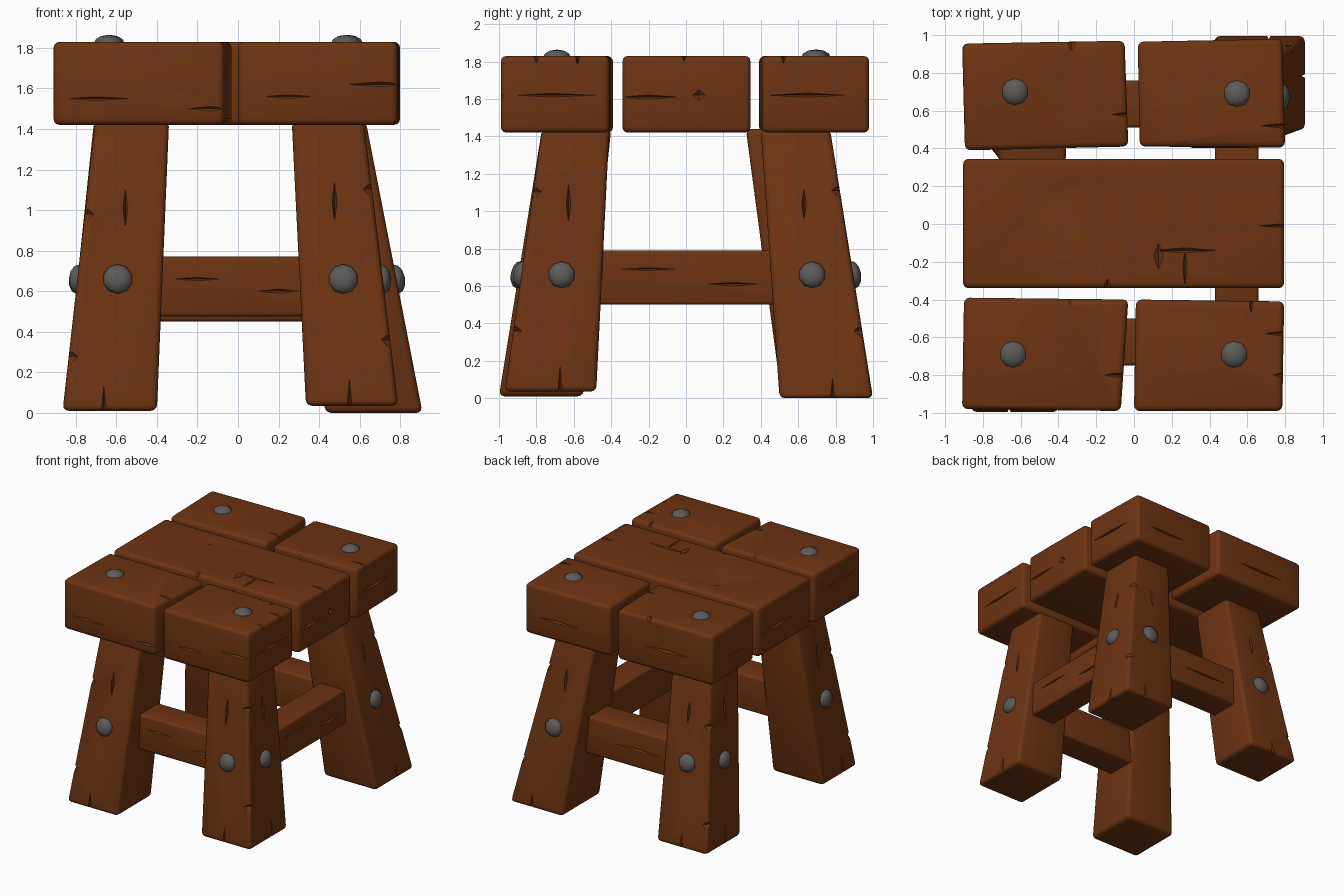
import bpy, bmesh, math, random
from mathutils import Vector, Matrix

if "Cube" in bpy.data.objects:
    bpy.data.objects.remove(bpy.data.objects["Cube"])

random.seed(4)

def material(name, rgb):
    m = bpy.data.materials.new(name)
    m.diffuse_color = (*rgb, 1)
    m.use_nodes = True
    m.node_tree.nodes["Principled BSDF"].inputs["Base Color"].default_value = m.diffuse_color
    return m

WOOD = material("brown wood", (0.155, 0.034, 0.006))
IRON = material("grey iron", (0.112, 0.106, 0.100))

def finish(name, bm, mat, angle=35):
    bmesh.ops.recalc_face_normals(bm, faces=bm.faces)
    me = bpy.data.meshes.new(name)
    bm.to_mesh(me)
    bm.free()
    me.materials.append(mat)
    me.shade_smooth()
    me.set_sharp_from_angle(angle=math.radians(angle))
    ob = bpy.data.objects.new(name, me)
    bpy.context.collection.objects.link(ob)
    return ob

def carve(ob, nicks):
    """Cut cracks and chips: long diamonds given as (centre, half sizes)."""
    bm = bmesh.new()
    for c, s in nicks:
        pts = []
        for axis in range(3):
            for sign in (1, -1):
                p = Vector(c)
                p[axis] += sign * s[axis]
                pts.append(bm.verts.new(p))
        for i in (0, 1):
            for j in (2, 3):
                for k in (4, 5):
                    bm.faces.new((pts[i], pts[j], pts[k]))
    cutter = finish("crack_cutter", bm, WOOD)
    cutter.hide_render = True
    mod = ob.modifiers.new("cracks", 'BOOLEAN')
    mod.operation, mod.object, mod.solver = 'DIFFERENCE', cutter, 'EXACT'
    mod.use_self = True
    dg = bpy.context.evaluated_depsgraph_get()
    me = bpy.data.meshes.new_from_object(ob.evaluated_get(dg))
    ob.modifiers.clear()
    ob.data = me
    me.shade_smooth()
    me.set_sharp_from_angle(angle=math.radians(35))
    bpy.data.objects.remove(cutter)

def timber(name, low, high, z0, z1, bevel=0.028, nicks=()):
    """Rounded beam between a lower and an upper four-corner outline."""
    bm = bmesh.new()
    a = [bm.verts.new((x, y, z0)) for x, y in low]
    b = [bm.verts.new((x, y, z1)) for x, y in high]
    bm.faces.new(a)
    bm.faces.new(b)
    for i in range(4):
        j = (i + 1) % 4
        bm.faces.new((a[i], a[j], b[j], b[i]))
    bmesh.ops.recalc_face_normals(bm, faces=bm.faces)
    bmesh.ops.bevel(bm, geom=bm.edges[:], offset=bevel, segments=3, profile=0.5, affect='EDGES')
    ob = finish(name, bm, WOOD)
    if nicks:
        carve(ob, nicks)
    return ob

def rect(x0, x1, y0, y1):
    return [(x0, y0), (x1, y0), (x1, y1), (x0, y1)]

def bolt(name, pos, normal, r=0.072, h=0.042):
    bm = bmesh.new()
    rot = Vector(normal).to_track_quat('Z', 'Y').to_matrix().to_4x4()
    bmesh.ops.create_uvsphere(bm, u_segments=10, v_segments=6, radius=1,
                              matrix=Matrix.Translation(pos) @ rot @ Matrix.Diagonal((r, r, h, 1)))
    finish(name, bm, IRON, 50)

# Seat: four corner blocks and a long middle plank
Z0, Z1, ZM = 1.42, 1.83, 1.62
seat = {
    "seat_block_front_left": [(-.91, -.98), (-.07, -.99), (-.03, -.40), (-.90, -.39)],
    "seat_block_front_right": [(0, -.99), (.785, -.99), (.795, -.41), (.01, -.40)],
    "seat_block_back_left": [(-.895, .39), (-.03, .41), (-.05, .97), (-.91, .955)],
    "seat_block_back_right": [(.03, .41), (.80, .405), (.785, .98), (.02, .965)],
    "seat_plank_middle": rect(-.905, .795, -.34, .345),
}
cracks = {
    "seat_block_front_left": [((-.34, -.40, Z1), (.05, .03, .025)), ((-.09, -.80, Z1), (.07, .012, .03)),
                              ((-.70, -.985, 1.55), (.18, .02, .010)), ((-.91, -.7, 1.66), (.02, .22, .010)),
                              ((-.14, -.99, 1.50), (.12, .02, .012))],
    "seat_block_front_right": [((.79, -.58, Z1), (.10, .013, .05)), ((.79, -.80, Z1), (.05, .02, .04)),
                               ((.795, -.72, ZM), (.03, .25, .012)), ((.70, -.99, ZM), (.16, .025, .012)),
                               ((.25, -.99, 1.56), (.12, .015, .009)), ((.62, -.41, Z1), (.015, .06, .03))],
    "seat_block_back_left": [((-.33, .96, Z1), (.03, .04, .035)), ((-.04, .58, Z1), (.08, .013, .03)),
                             ((-.5, .962, 1.60), (.25, .02, .011)), ((-.91, .62, 1.58), (.02, .2, .010))],
    "seat_block_back_right": [((.79, .52, Z1), (.12, .013, .04)), ((.795, .66, ZM), (.03, .24, .012)),
                              ((.5, .972, 1.58), (.22, .02, .011)), ((.27, .41, Z1), (.05, .03, .02))],
    "seat_plank_middle": [((.27, -.14, Z1), (.17, .014, .03)), ((.13, -.17, Z1), (.025, .07, .02)),
                          ((.27, -.23, Z1), (.012, .10, .02)), ((-.39, .17, Z1), (.05, .05, .014)),
                          ((-.14, -.34, Z1), (.03, .05, .03)), ((.79, -.01, Z1), (.13, .012, .03)),
                          ((.795, -.2, 1.61), (.025, .16, .011)), ((.795, .07, ZM), (.02, .035, .03)),
                          ((-.905, .1, 1.6), (.025, .2, .011))],
}
for name, outline in seat.items():
    timber(name, outline, outline, Z0, Z1, 0.03, cracks[name])

for i, (x, y) in enumerate([(-.64, -.69), (.53, -.69), (-.63, .70), (.545, .69)]):
    bolt(f"seat_bolt_{i + 1}", (x, y, Z1 - .008), (0, 0, 1), .074, .042)

# Splayed, tapering legs: (bottom x0 x1 y0 y1), (top x0 x1 y0 y1), bottom height
legs = {
    "front_left_leg": ((-.865, -.40, -1.0, -.55), (-.705, -.34, -.77, -.40), .01),
    "front_right_leg": ((.335, .79, -.97, -.48), (.265, .62, -.77, -.41), .035),
    "back_left_leg": ((-.86, -.40, .51, .96), (-.71, -.36, .32, .69), .01),
    "back_right_leg": ((.43, .91, .50, 1.0), (.28, .63, .40, .77), 0),
}
LEG_TOP = 1.44
for name, (lo, hi, z0) in legs.items():
    sx = 1 if "right" in name else -1
    sy = 1 if "back" in name else -1

    def side(k, z):
        return lo[k] + (hi[k] - lo[k]) * (z - z0) / (LEG_TOP - z0)

    ox = 1 if sx > 0 else 0   # outer faces
    oy = 3 if sy > 0 else 2
    cx = lambda z: (side(0, z) + side(1, z)) / 2
    cy = lambda z: (side(2, z) + side(3, z)) / 2
    nicks = []
    # split at the foot, and chips on the outer edges
    nicks.append(((cx(.05) + random.uniform(-.06, .06), lo[oy], z0), (.012, .04, .26)))
    nicks.append(((lo[ox], cy(.05) + random.uniform(-.06, .06), z0), (.04, .012, .26)))
    for z in (random.uniform(.2, .4), random.uniform(.95, 1.15)):
        nicks.append(((side(ox, z), side(oy, z), z), (.045, .045, .05)))
    z = random.uniform(1.0, 1.2)
    nicks.append(((cx(z), side(oy, z), z), (.012, .03, .18)))
    nicks.append(((side(ox, z), cy(z), z), (.03, .012, .18)))
    timber(name, rect(*lo), rect(*hi), z0, LEG_TOP, 0.03, nicks)

    # one bolt on each outer face
    zb = .66
    tilt_x = (lo[ox] - hi[ox]) * sx / LEG_TOP
    tilt_y = (lo[oy] - hi[oy]) * sy / LEG_TOP
    bolt(name + "_bolt_y", (cx(zb) + sx * .01, side(oy, zb), zb), (0, sy, tilt_y), .074)
    bolt(name + "_bolt_x", (side(ox, zb), cy(zb), zb), (sx, 0, tilt_x), .072)

# Stretchers on front, back and right (none on the left)
r = rect(-.48, .42, -.75, -.50)
timber("front_stretcher", r, r, .475, .77, .02, [((.2, -.75, .60), (.10, .02, .010)), ((-.2, -.75, .66), (.12, .015, .008))])
r = rect(-.48, .45, .51, .76)
timber("back_stretcher", r, r, .45, .76, .02, [((-.1, .76, .60), (.2, .02, .010))])
r = rect(.43, .66, -.55, .60)
timber("right_stretcher", r, r, .50, .79, .02, [((.66, .25, .61), (.02, .14, .010)), ((.66, -.2, .69), (.015, .15, .008))])
